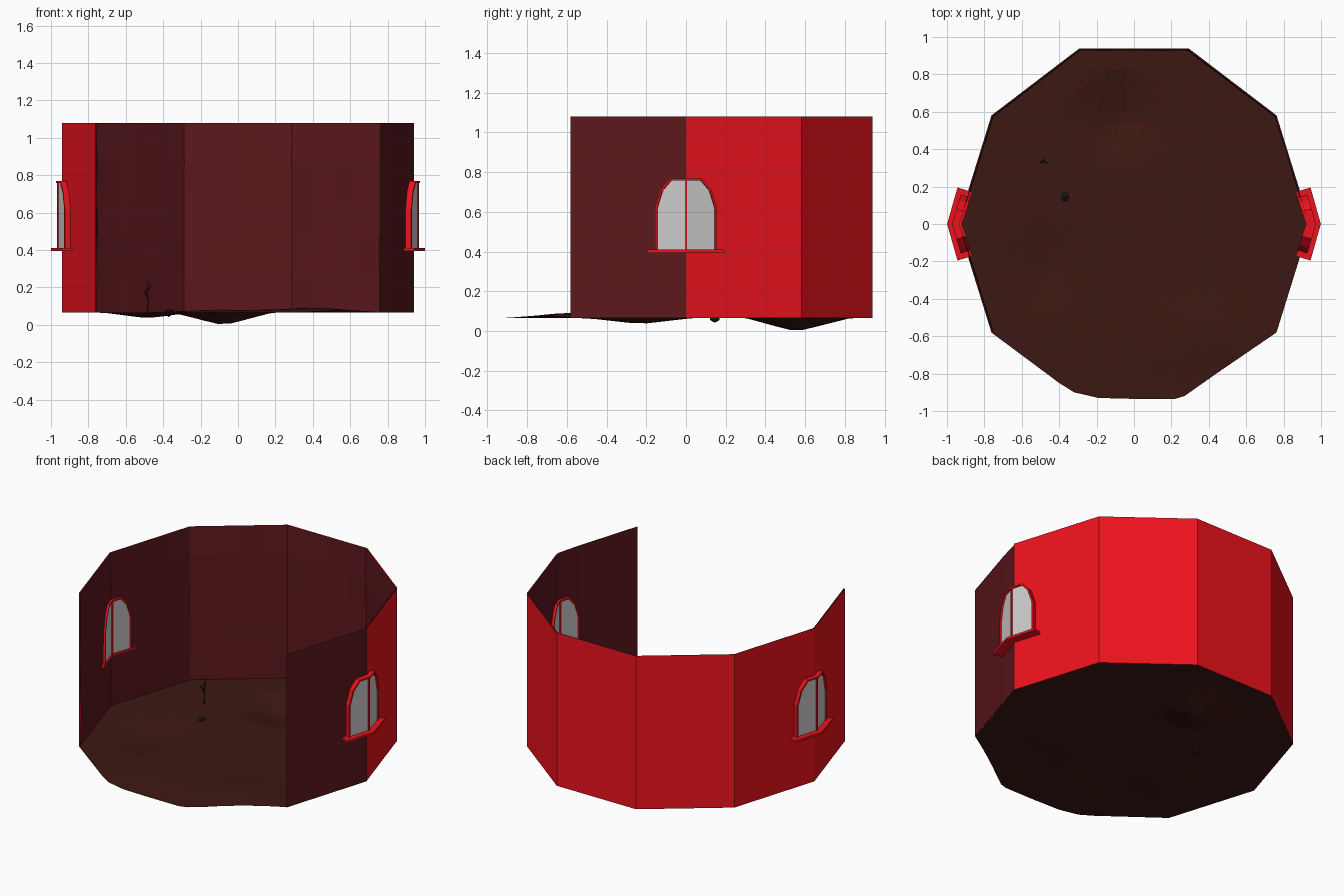
import bpy, bmesh, math, random
from mathutils import Vector

if "Cube" in bpy.data.objects:
    bpy.data.objects.remove(bpy.data.objects["Cube"])

random.seed(4)
Z0, Z1 = 0.065, 1.08


def mat(name, col):
    m = bpy.data.materials.new(name)
    m.diffuse_color = (*col, 1)
    m.use_nodes = True
    m.node_tree.nodes["Principled BSDF"].inputs["Base Color"].default_value = m.diffuse_color
    return m


RED = mat("red", (0.85, 0.006, 0.012))
DARK = mat("dark_red", (0.11, 0.009, 0.012))
SOIL = mat("soil", (0.045, 0.009, 0.006))
BLACK = mat("charcoal", (0.012, 0.012, 0.01))


def finish(name, bm, material=None, recalc=False):
    bmesh.ops.remove_doubles(bm, verts=bm.verts, dist=1e-5)
    if recalc:
        bmesh.ops.recalc_face_normals(bm, faces=bm.faces)
    me = bpy.data.meshes.new(name)
    bm.to_mesh(me)
    bm.free()
    ob = bpy.data.objects.new(name, me)
    bpy.context.collection.objects.link(ob)
    if material:
        me.materials.append(material)
    return ob


def corner(i):
    a = math.radians(36 * i)
    return Vector((0.942 * math.cos(a), 0.988 * math.sin(a), 0))


def grid_faces(bm, rows):
    for r0, r1 in zip(rows, rows[1:]):
        for j in range(len(r0) - 1):
            bm.faces.new((r0[j], r0[j + 1], r1[j + 1], r1[j]))


# outer wall: six flat red panels, front left open
bm = bmesh.new()
rows = [[bm.verts.new(corner(i) + Vector((0, 0, z))) for i in range(0, 7)] for z in (Z0, Z1)]
grid_faces(bm, rows)
finish("outer_wall", bm, RED)

# inner wall: seven dark panels, slightly uneven
bm = bmesh.new()
NC, NR = 4, 5
rows = []
for r in range(NR + 1):
    row = []
    z = Z0 + (Z1 - Z0) * r / NR
    for c in range(7 * NC + 1):
        i, f = divmod(c, NC)
        p = corner(i - 1).lerp(corner(i), f / NC)
        s = 1.0 if c < NC else 0.993
        if 0 < r < NR and c > NC:
            s -= random.uniform(0, 0.008)
        row.append(bm.verts.new((p.x * s, p.y * s, z)))
    rows.append(row)
grid_faces(bm, rows)
bmesh.ops.reverse_faces(bm, faces=bm.faces)
finish("inner_wall", bm, DARK)

# floor: decagon with worn front edge, hollows and a low front rise
outline = [corner(i) for i in range(0, 7)] + [Vector((x, y, 0)) for x, y in (
    (-0.40, -0.85), (-0.32, -0.90), (-0.19, -0.93), (0.0, -0.935), (0.22, -0.935),
    (0.27, -0.92), (0.44, -0.80), (0.762, -0.58))]
rim = []
for a, b in zip(outline, outline[1:] + outline[:1]):
    n = max(1, round((b - a).length / 0.12))
    rim += [a.lerp(b, k / n) for k in range(n)]


def floor_z(x, y, t):
    def bump(cx, cy, rx, ry, h):
        d = math.hypot((x - cx) / rx, (y - cy) / ry)
        return h * max(0, 1 - d) ** 1.0
    z = Z0 + 0.004 * (1 - t)
    z += bump(-0.08, 0.56, 0.27, 0.27, -0.072) + bump(-0.48, -0.23, 0.25, 0.28, -0.032)
    z += bump(0.4, -0.6, 0.4, 0.28, 0.028) + bump(-0.1, -0.7, 0.4, 0.22, 0.016)
    return max(z, 0)


bm = bmesh.new()
RINGS = 16
rows = []
for k in range(1, RINGS + 1):
    t = k / RINGS
    row = [bm.verts.new((p.x * t, p.y * t, floor_z(p.x * t, p.y * t, t))) for p in rim]
    rows.append(row + row[:1])
grid_faces(bm, rows)
mid = bm.verts.new((0, 0, floor_z(0, 0, 0)))
for j in range(len(rim)):
    bm.faces.new((mid, rows[0][j], rows[0][j + 1]))
floor = finish("floor", bm, SOIL, True)
if floor.data.polygons[0].normal.z < 0:
    floor.data.flip_normals()


# windows: half profiles wrapped onto the wall corner, mirrored four ways
def wall_point(side, half, y, z, off):
    return (side * (0.942 + off - 0.31 * y), half * (y + (0.3 * off if y > 0.01 else 0)), z)


def window_part(name, polys, o0, o1, material=None):
    bm = bmesh.new()
    for side in (-1, 1):
        for half in (-1, 1):
            for poly in polys:
                a = [bm.verts.new(wall_point(side, half, y, z, o0)) for y, z in poly]
                b = [bm.verts.new(wall_point(side, half, y, z, o1)) for y, z in poly]
                fs = [bm.faces.new(a), bm.faces.new(b[::-1])]
                for i in range(len(poly)):
                    j = (i + 1) % len(poly)
                    fs.append(bm.faces.new((a[j], a[i], b[i], b[j])))
                bmesh.ops.recalc_face_normals(bm, faces=fs)
    me = finish(name, bm, material)
    return me


arch = [(0.148, 0.408), (0.148, 0.62), (0.118, 0.715), (0.072, 0.768), (0.0, 0.768)]
inner = [(0.138, 0.408), (0.138, 0.618), (0.110, 0.708), (0.067, 0.758), (0.0, 0.758)]
frame = [[arch[i], arch[i + 1], inner[i + 1], inner[i]] for i in range(4)]
window_part("window_frames", frame, -0.022, 0.030, RED)
window_part("window_mullions", [[(0, 0.408), (0.006, 0.408), (0.006, 0.76), (0, 0.76)]], -0.020, 0.026, RED)
window_part("window_panes", [inner + [(0, 0.408)]], -0.014, 0.019)
window_part("window_sills", [[(0, 0.394), (0.178, 0.394), (0.178, 0.410), (0, 0.410)]], -0.022, 0.057, RED)

# twig: thin branching stem
cu = bpy.data.curves.new("twig", "CURVE")
cu.dimensions = "3D"
cu.bevel_depth = 0.005
cu.bevel_resolution = 0
for pts in ([(-0.485, 0.34, 0.06), (-0.48, 0.335, 0.13), (-0.487, 0.34, 0.19), (-0.475, 0.345, 0.25)],
            [(-0.481, 0.336, 0.14), (-0.505, 0.33, 0.185)],
            [(-0.487, 0.34, 0.18), (-0.465, 0.325, 0.21)]):
    sp = cu.splines.new("POLY")
    sp.points.add(len(pts) - 1)
    for k, (sp_pt, p) in enumerate(zip(sp.points, pts)):
        sp_pt.co = (*p, 1)
        sp_pt.radius = 1 - 0.2 * k
cu.materials.append(BLACK)
bpy.context.collection.objects.link(bpy.data.objects.new("twig", cu))

# small stone half sunk in the floor
bpy.ops.mesh.primitive_ico_sphere_add(subdivisions=1, radius=0.027, location=(-0.37, 0.145, 0.065))
stone = bpy.context.object
stone.name = "stone"
stone.scale = (1, 1, 0.85)
stone.data.materials.append(BLACK)
